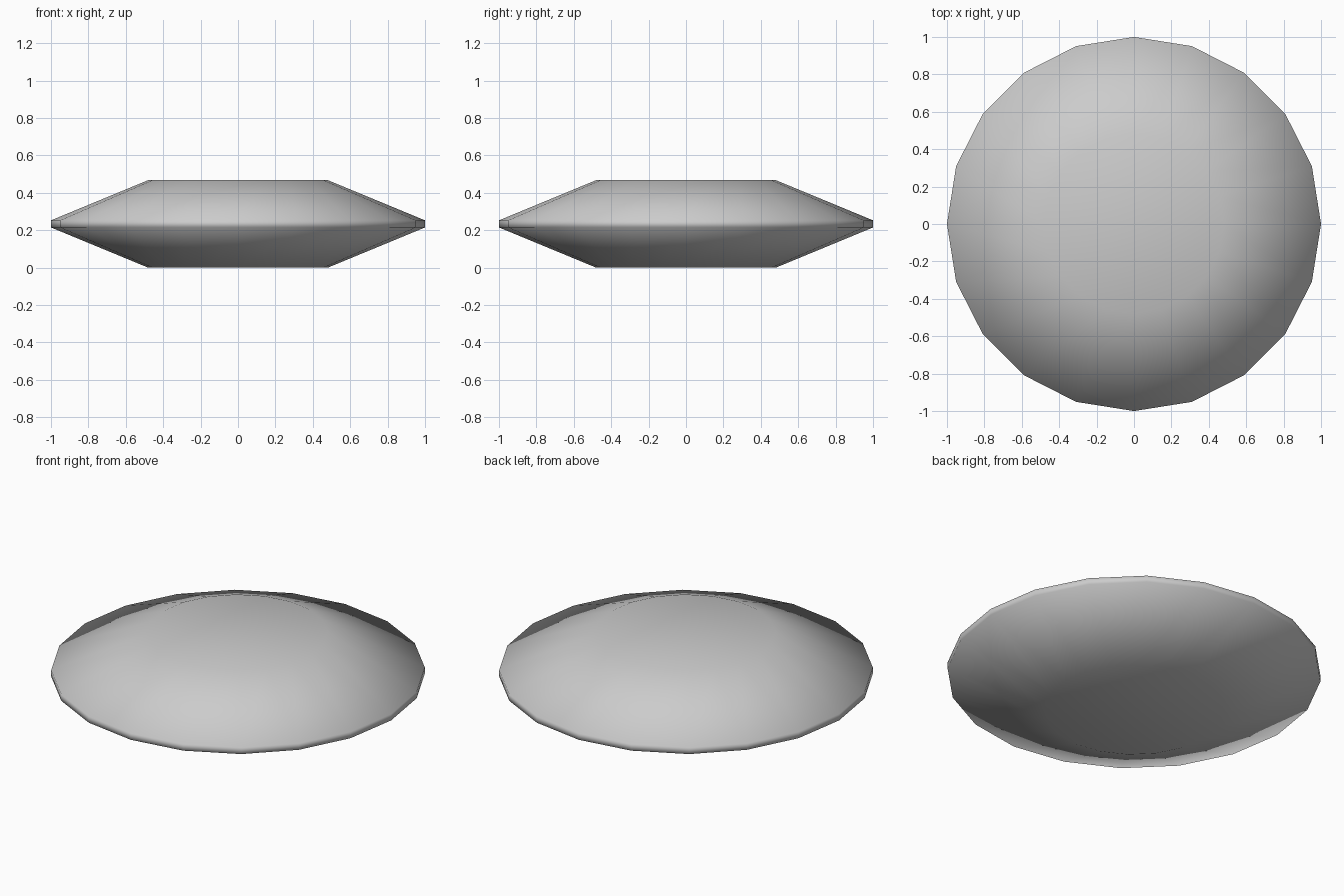
import bpy, bmesh
from math import cos, sin, tau

if "Cube" in bpy.data.objects:
    bpy.data.objects.remove(bpy.data.objects["Cube"])

SIDES = 20
# (radius, height) of each ring, bottom to top
PROFILE = [(0.48, 0.0), (1.0, 0.215), (1.0, 0.253), (0.48, 0.468)]

bm = bmesh.new()
rings = [[bm.verts.new((r * cos(tau * i / SIDES), r * sin(tau * i / SIDES), z))
          for i in range(SIDES)] for r, z in PROFILE]

# Sloped sides and thin rim
for low, high in zip(rings, rings[1:]):
    for i in range(SIDES):
        j = (i + 1) % SIDES
        bm.faces.new((low[i], low[j], high[j], high[i]))

# Flat bottom and top caps
bm.faces.new(rings[0][::-1])
bm.faces.new(rings[-1])

# The whole disc is smooth shaded
for f in bm.faces:
    f.smooth = True

mesh = bpy.data.meshes.new("bevelled_disc")
bm.to_mesh(mesh)
bm.free()
bpy.context.collection.objects.link(bpy.data.objects.new("bevelled_disc", mesh))
